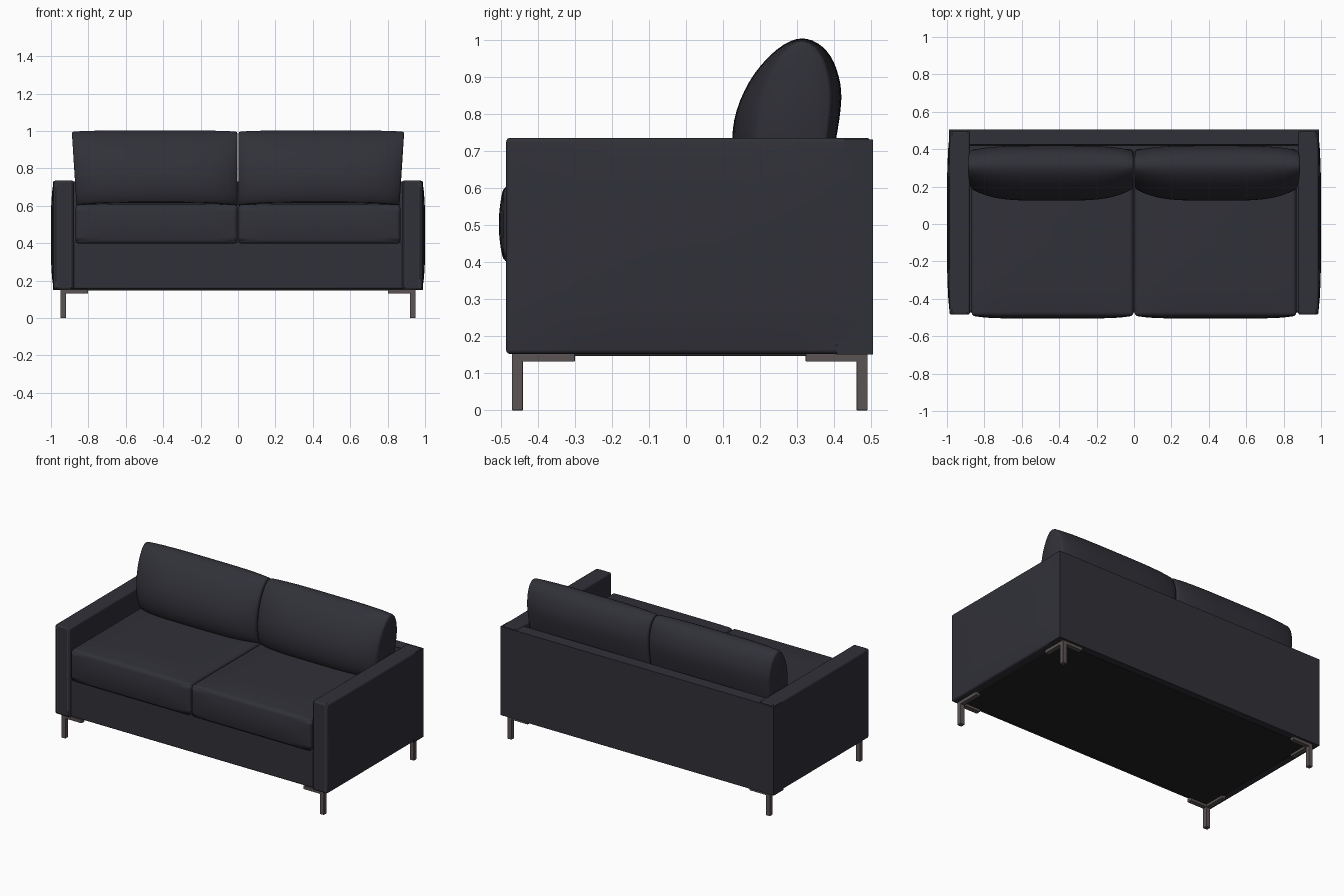
import bpy, bmesh, math
from mathutils import Vector

if "Cube" in bpy.data.objects:
    bpy.data.objects.remove(bpy.data.objects["Cube"])


def material(name, rgb):
    m = bpy.data.materials.new(name)
    m.diffuse_color = (*rgb, 1)
    m.use_nodes = True
    m.node_tree.nodes["Principled BSDF"].inputs["Base Color"].default_value = m.diffuse_color
    return m


FABRIC = material("charcoal fabric", (0.030, 0.030, 0.040))
METAL = material("brown metal", (0.108, 0.088, 0.088))
LINING = material("black lining", (0.017, 0.017, 0.018))


def finish(name, bm, mat, bevel=0.0, angle=35, segments=4):
    bmesh.ops.recalc_face_normals(bm, faces=bm.faces[:])
    me = bpy.data.meshes.new(name)
    bm.to_mesh(me)
    bm.free()
    ob = bpy.data.objects.new(name, me)
    bpy.context.collection.objects.link(ob)
    me.materials.append(mat)
    if bevel:
        mod = ob.modifiers.new("soft edges", 'BEVEL')
        mod.width = bevel
        mod.segments = segments
        mod.limit_method = 'ANGLE'
        mod.angle_limit = math.radians(50)
    bpy.ops.object.select_all(action='DESELECT')
    ob.select_set(True)
    bpy.context.view_layer.objects.active = ob
    bpy.ops.object.shade_smooth_by_angle(angle=math.radians(angle))
    return ob


def box(name, lo, hi, mat, bevel=0.0, cuts=0, shape=None, sx=1):
    """Box between two corners; shape(n) gives an offset for n in -1..1."""
    bm = bmesh.new()
    bmesh.ops.create_cube(bm, size=2)
    if cuts:
        bmesh.ops.subdivide_edges(bm, edges=bm.edges[:], cuts=cuts, use_grid_fill=True)
    lo, hi = Vector(lo), Vector(hi)
    for v in bm.verts:
        n = v.co.copy()
        p = Vector([(a + b) / 2 + c * (b - a) / 2 for a, b, c in zip(lo, hi, n)])
        if shape:
            p += Vector(shape(n))
        v.co = (p.x * sx, p.y, p.z)
    return finish(name, bm, mat, bevel)


def dome(a, b):
    return (1 - a ** 4) * (1 - b ** 4)


def arm_shape(n):      # outer side swells a little
    return (0.015 * dome(n.y, n.z) if n.x > 0.99 else 0, 0, 0)


def seat_shape(n):     # crowned top and rounded front
    return (0, -0.014 * (1 - n.z ** 2) * (1 - n.x ** 6) if n.y < -0.99 else 0,
            0.016 * (1 - n.x ** 4) * (1 - n.y ** 6) if n.z > 0.99 else 0)


def back_shape(n):     # inner side slopes so the top ledge is thinner
    return (0, 0.035 * (n.z + 1) / 2 if n.y < -0.99 else 0, 0)


# side profile of a back cushion (y, z)
PROFILE = [(0.125, 0.735), (0.137, 0.81), (0.17, 0.885), (0.215, 0.945), (0.265, 0.987),
           (0.312, 1.003), (0.355, 0.99), (0.39, 0.955), (0.412, 0.90), (0.419, 0.84),
           (0.408, 0.75), (0.388, 0.67), (0.345, 0.61), (0.26, 0.59), (0.175, 0.60),
           (0.136, 0.655)]


def smooth_loop(pts, k=3):
    out = []
    for i in range(len(pts)):
        a, b, c, d = [Vector(pts[(i + j) % len(pts)]) for j in (-1, 0, 1, 2)]
        for s in range(k):
            t = s / k
            out.append(0.5 * (2 * b + (c - a) * t + (2 * a - 5 * b + 4 * c - d) * t * t
                              + (3 * b - a - 3 * c + d) * t ** 3))
    return out


def back_cushion(name, sx, x0, x1):
    bm = bmesh.new()
    loop = smooth_loop(PROFILE)
    rings = []
    us = [-1 + 2 * i / 24 for i in range(25)]
    stations = [(-1, 0.9, 0.965), (-0.994, 0.965, 0.985)] + [(u * 0.975, 1, 1) for u in us] \
        + [(0.994, 0.965, 0.985), (1, 0.9, 0.965)]
    for u, cap_y, cap_z in stations:
        thick_f = (1 - 0.36 * abs(u) ** 4) * cap_y
        thick_b = (1 - 0.24 * abs(u) ** 4) * cap_y
        ring = []
        for p in loop:
            dy = p.x - 0.305
            y = 0.305 + dy * (thick_f if dy < 0 else thick_b)
            z = 0.78 + (p.y - 0.78) * cap_z * (1 - 0.03 * u ** 4)
            x = (x0 + x1) / 2 + u * (x1 - x0) / 2
            if u > 0.5:      # outer end leans outwards towards the top
                x += 0.012 * (p.y - 0.8) / 0.2 * u
            ring.append(bm.verts.new((x * sx, y, z)))
        rings.append(ring)
    n = len(loop)
    for a, b in zip(rings, rings[1:]):
        for i in range(n):
            bm.faces.new((a[i], a[(i + 1) % n], b[(i + 1) % n], b[i]))
    bm.faces.new(rings[0])
    bm.faces.new(rings[-1])
    finish(name, bm, FABRIC, angle=50)


# upholstered frame
box("base", (-0.89, -0.472, 0.155), (0.89, 0.46, 0.405), FABRIC, 0.01)
box("backrest", (-0.988, 0.405, 0.15), (0.988, 0.505, 0.73), FABRIC, 0.014, 4, back_shape)
box("underside_lining", (-0.93, -0.44, 0.147), (0.93, 0.46, 0.156), LINING)

for sx, side in ((-1, "left"), (1, "right")):
    box(side + "_arm", (0.878, -0.485, 0.152), (0.985, 0.497, 0.735), FABRIC, 0.024, 9, arm_shape, sx)
    box(side + "_seat_cushion", (0.003, -0.491, 0.398), (0.868, 0.40, 0.606), FABRIC,
        0.02, 11, seat_shape, sx)
    back_cushion(side + "_back_cushion", sx, 0.004, 0.876)
    # legs: square post with two short rails forming an L
    for end, y0, y1, r0, r1 in (("front", -0.47, -0.44, -0.47, -0.30),
                                ("back", 0.46, 0.49, 0.323, 0.49)):
        tag = side + "_" + end
        box(tag + "_leg", (0.92, y0, 0), (0.95, y1, 0.152), METAL, 0.002, sx=sx)
        box(tag + "_side_rail", (0.92, r0, 0.131), (0.95, r1, 0.153), METAL, 0.002, sx=sx)
        box(tag + "_cross_rail", (0.802, y0, 0.131), (0.95, y1, 0.153), METAL, 0.002, sx=sx)
